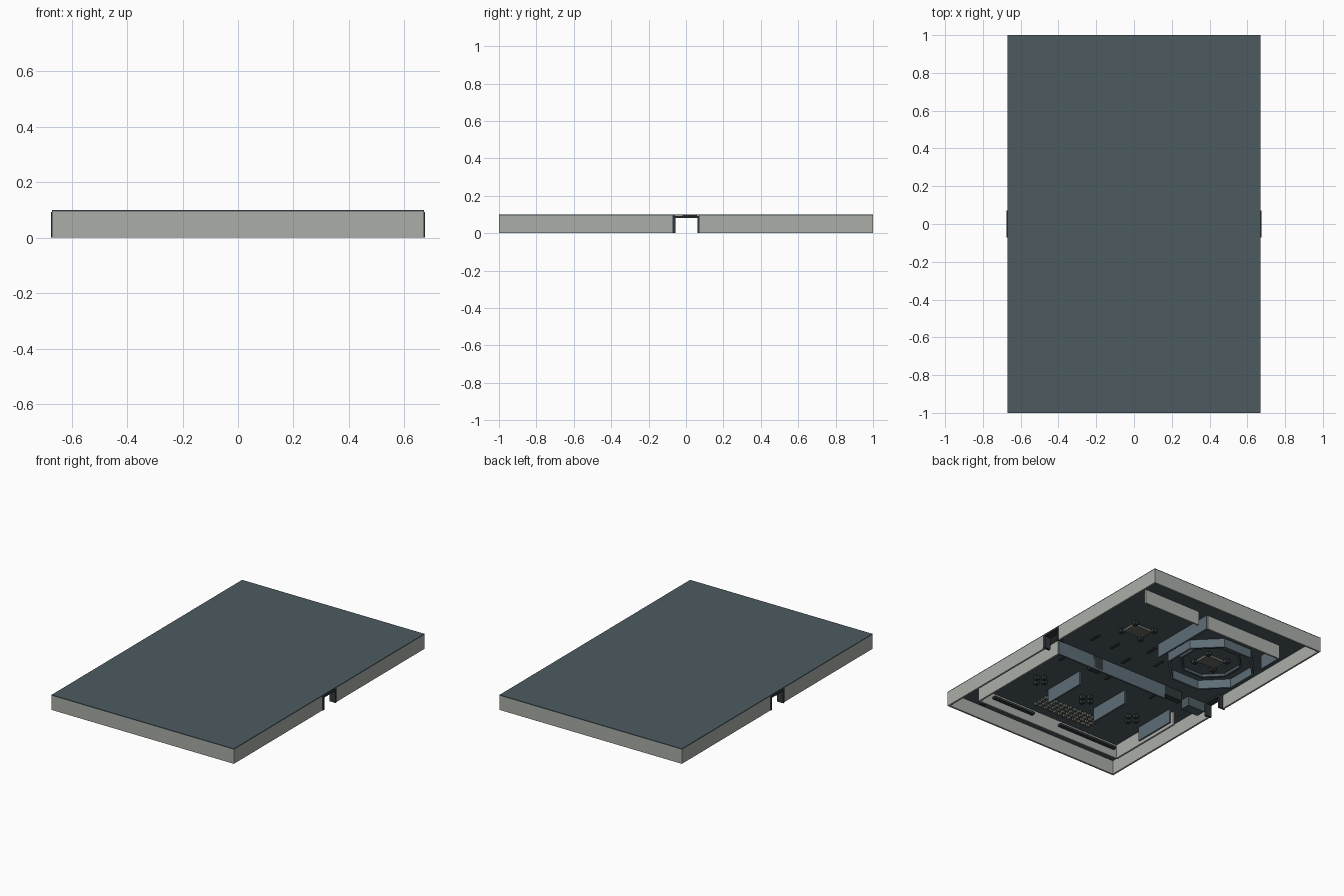
import bpy
import bmesh
import math

cube = bpy.data.objects.get("Cube")
if cube:
    bpy.data.objects.remove(cube, do_unlink=True)


def material(name, rgb):
    m = bpy.data.materials.new(name)
    m.use_nodes = True
    col = (*rgb, 1)
    m.diffuse_color = col
    bsdf = next(n for n in m.node_tree.nodes if n.type == 'BSDF_PRINCIPLED')
    bsdf.inputs["Base Color"].default_value = col
    return m


slate = material("slate", (0.075, 0.105, 0.12))
light_grey = material("light grey", (0.40, 0.42, 0.39))
blue_grey = material("blue grey", (0.11, 0.155, 0.18))
dark = material("dark metal", (0.03, 0.04, 0.045))
drab = material("drab grey", (0.14, 0.15, 0.13))

W, L, TOP, CEIL, T = 0.67, 1.0, 0.10, 0.094, 0.012


def finish(name, bm, mat):
    bmesh.ops.recalc_face_normals(bm, faces=bm.faces)
    mesh = bpy.data.meshes.new(name)
    bm.to_mesh(mesh)
    bm.free()
    mesh.materials.append(mat)
    obj = bpy.data.objects.new(name, mesh)
    bpy.context.collection.objects.link(obj)
    return obj


def add_box(bm, x, y, z):
    """Add a box given (min, max) ranges."""
    verts = bmesh.ops.create_cube(bm, size=1)["verts"]
    for v in verts:
        for i, (a, b) in enumerate((x, y, z)):
            v.co[i] = (a + b) / 2 + v.co[i] * (b - a)


def box(name, mat, x, y, z=(0, CEIL)):
    bm = bmesh.new()
    add_box(bm, x, y, z)
    return finish(name, bm, mat)


def wall_x(name, mat, y, x0, x1, z=(0, CEIL)):
    return box(name, mat, (x0, x1), (y - T / 2, y + T / 2), z)


def wall_y(name, mat, x, y0, y1, z=(0, CEIL)):
    return box(name, mat, (x - T / 2, x + T / 2), (y0, y1), z)


def ring(name, mat, x, y, outer, inner, z0, z1, sides=8):
    """Faceted hollow ring."""
    bm = bmesh.new()
    loops = []
    for r, z in ((outer, z0), (outer, z1), (inner, z1), (inner, z0)):
        loops.append([bm.verts.new((
            x + r * math.cos((i + 0.5) * math.tau / sides),
            y + r * math.sin((i + 0.5) * math.tau / sides), z))
            for i in range(sides)])
    for k in range(4):
        a, b = loops[k], loops[(k + 1) % 4]
        for i in range(sides):
            j = (i + 1) % sides
            bm.faces.new((a[i], a[j], b[j], b[i]))
    return finish(name, bm, mat)


# Lid and outer skirt, open in the middle of each long side
box("lid", slate, (-W, W), (-L, L), (CEIL, TOP))
for side, label in ((-1, "right"), (1, "left")):
    x = side * (W - T / 2)
    wall_y(f"{label}_skirt_front", light_grey, x, -L, -0.07)
    wall_y(f"{label}_skirt_back", light_grey, x, 0.07, L)
    # Dark portal frame around the side opening
    px = sorted((side * 0.63, side * 0.675))
    box(f"{label}_portal_front_post", dark, px, (-0.072, -0.056), (0, 0.09))
    box(f"{label}_portal_back_post", dark, px, (0.061, 0.072), (0, 0.09))
    box(f"{label}_portal_lintel", dark, px, (-0.072, 0.072), (0.082, 0.092))
wall_x("front_skirt", light_grey, -L + T / 2, -W + T, W - T)
wall_x("back_skirt", light_grey, L - T / 2, -W + T, W - T)

# Perimeter walls of the inner rooms
wall_x("back_inner_wall_left", light_grey, 0.765, 0.12, 0.55)
wall_x("back_inner_wall_right", light_grey, 0.765, -0.53, 0.05)
wall_y("left_inner_wall", light_grey, 0.555, -0.83, -0.066)
wall_y("right_inner_wall", light_grey, -0.555, -0.83, -0.28)
wall_x("front_inner_wall", light_grey, -0.83, -0.555, 0.555)

# Dividing walls
wall_x("centre_wall", blue_grey, -0.066, -0.30, 0.555)
wall_y("back_room_divider", blue_grey, 0.05, 0.30, 0.765)
wall_y("back_room_end_wall", blue_grey, -0.53, 0.60, 0.765)
for i, x in enumerate((0.21, -0.155, -0.52)):
    wall_y(f"bay_divider_{i + 1}", blue_grey, x, -0.57, -0.27)

# Blocks along the central passage
box("passage_block_left", dark, (0.20, 0.28), (-0.115, -0.06), (0.01, CEIL))
box("passage_block_right", dark, (-0.44, -0.30), (-0.10, -0.06), (0.03, CEIL))
box("right_entry_block", slate, (-0.63, -0.50), (-0.14, -0.072), (0.03, CEIL))

# Eight-sided chamber with an inner rim
ring("chamber_wall", blue_grey, -0.32, 0.36, 0.28, 0.265, 0.035, CEIL)
ring("chamber_inner_rim", slate, -0.32, 0.36, 0.20, 0.185, 0.075, CEIL)

# Equipment tables with corner stools
for label, x in (("left", 0.27), ("right", -0.32)):
    box(f"{label}_table", drab, (x - 0.07, x + 0.07), (0.31, 0.41), (0.078, CEIL))
    bm = bmesh.new()
    for sx in (-1, 1):
        for sy in (-1, 1):
            cx, cy = x + sx * 0.075, 0.36 + sy * 0.065
            add_box(bm, (cx - 0.014, cx + 0.014), (cy - 0.014, cy + 0.014), (0.07, CEIL))
    finish(f"{label}_table_stools", bm, dark)

# Small fittings in each bay
for i, x in enumerate((0.34, -0.03, -0.40)):
    bm = bmesh.new()
    for dx, dy in ((-0.035, 0), (0.035, 0.01), (0, 0.04), (0, -0.035)):
        add_box(bm, (x + dx - 0.013, x + dx + 0.013),
                (dy - 0.513, dy - 0.487), (0.07, CEIL))
    finish(f"bay_fittings_{i + 1}", bm, dark)

# Rows of seats
bm = bmesh.new()
for row in range(4):
    for col in range(12):
        x, y = -0.25 + col * 0.038, -0.74 + row * 0.032
        add_box(bm, (x - 0.011, x + 0.011), (y - 0.009, y + 0.009), (0.075, CEIL))
finish("seat_rows", bm, drab)

# Long benches by the front wall, and a small foot outside it
box("bench_left", dark, (0.14, 0.46), (-0.815, -0.79), (0.045, 0.06))
box("bench_right", dark, (-0.52, -0.07), (-0.815, -0.79), (0.045, 0.06))
box("front_foot", dark, (0.48, 0.52), (-0.87, -0.85), (0.01, CEIL))

# Ceiling strips
bm = bmesh.new()
for x, y in ((0.08, 0.02), (0.41, 0.115), (0.25, 0.115), (0.04, 0.22),
             (-0.10, 0.12), (0.40, -0.2), (0.03, -0.2), (-0.33, -0.2)):
    add_box(bm, (x - 0.008, x + 0.008), (y - 0.04, y + 0.04), (0.087, CEIL))
finish("ceiling_strips", bm, dark)
